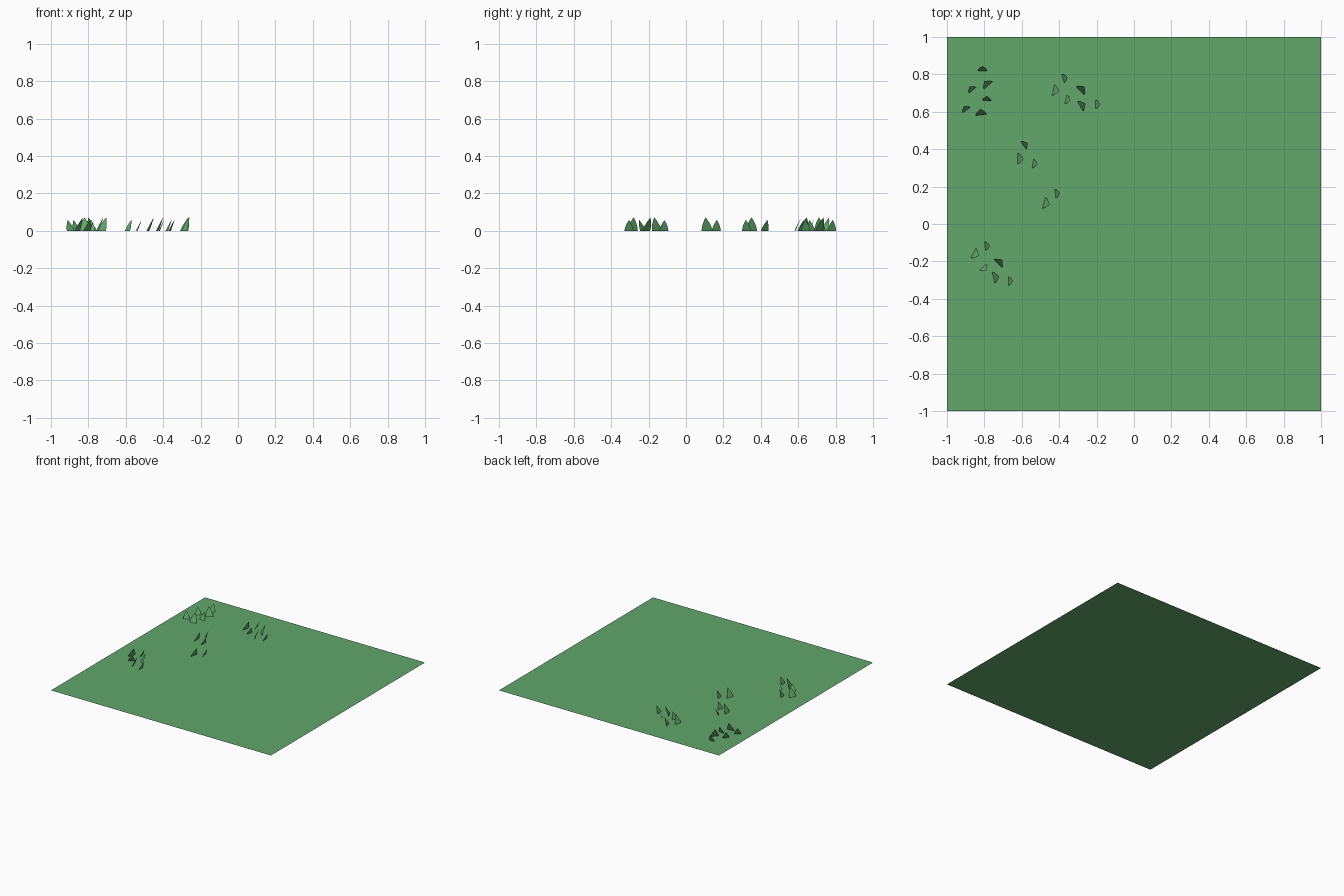
import bpy, bmesh, math
from mathutils import Vector

if "Cube" in bpy.data.objects:
    bpy.data.objects.remove(bpy.data.objects["Cube"])

# one flat grass green
green = bpy.data.materials.new("grass_green")
green.diffuse_color = (0.122, 0.392, 0.147, 1)
green.use_nodes = True
green.node_tree.nodes["Principled BSDF"].inputs["Base Color"].default_value = green.diffuse_color


def finish(name, bm):
    mesh = bpy.data.meshes.new(name)
    bm.to_mesh(mesh)
    bm.free()
    mesh.materials.append(green)
    ob = bpy.data.objects.new(name, mesh)
    bpy.context.collection.objects.link(ob)
    return ob


# ground sheet
bm = bmesh.new()
bmesh.ops.create_grid(bm, x_segments=1, y_segments=1, size=1)
finish("grass_ground", bm)

# tall and short blade heights
T, S = 0.072, 0.058


def add_blade(bm, x, y, angle, h):
    """Flat leaning blade with a rounded point; x, y is the tip."""
    a = math.radians(angle)
    lean = Vector((math.cos(a), math.sin(a), 0))
    side = Vector((-lean.y, lean.x, 0))
    base = Vector((x, y, 0)) - lean * 0.45 * h
    half = 0.42 * h
    levels = [0, 0.25, 0.5, 0.7, 0.86, 0.95]
    right, left = [], []
    for t in levels:
        c = base + lean * (0.45 * h * t) + Vector((0, 0, h * t))
        w = half * (1 - t ** 1.6)
        right.append(bm.verts.new(c - side * w))
        left.append(bm.verts.new(c + side * w))
    tip = bm.verts.new(base + lean * 0.45 * h + Vector((0, 0, h)))
    for i in range(len(levels) - 1):
        bm.faces.new((right[i], left[i], left[i + 1], right[i + 1]))
    bm.faces.new((right[-1], left[-1], tip))


# tufts: tip x, tip y, lean direction, height
tufts = {
    "corner_tuft": [(-.81, .845, 90, S), (-.80, .765, 130, T), (-.88, .735, 130, S),
                    (-.785, .685, 85, S), (-.91, .63, 125, S), (-.82, .615, 95, T)],
    "back_tuft": [(-.355, .785, 15, S), (-.40, .71, -12, T), (-.34, .66, -15, S),
                  (-.265, .735, 45, T), (-.26, .645, 30, T), (-.18, .64, 0, S)],
    "middle_tuft": [(-.57, .435, 35, S), (-.59, .35, 0, T), (-.515, .32, -8, S)],
    "inner_tuft": [(-.395, .165, 7, S), (-.45, .105, -14, T)],
    "side_tuft": [(-.77, -.115, 8, S), (-.83, -.17, -27, T), (-.79, -.25, -50, S),
                  (-.705, -.19, 45, T), (-.72, -.28, 13, T), (-.645, -.305, 0, S)],
}
for name, blades in tufts.items():
    bm = bmesh.new()
    for b in blades:
        add_blade(bm, *b)
    finish(name, bm)
